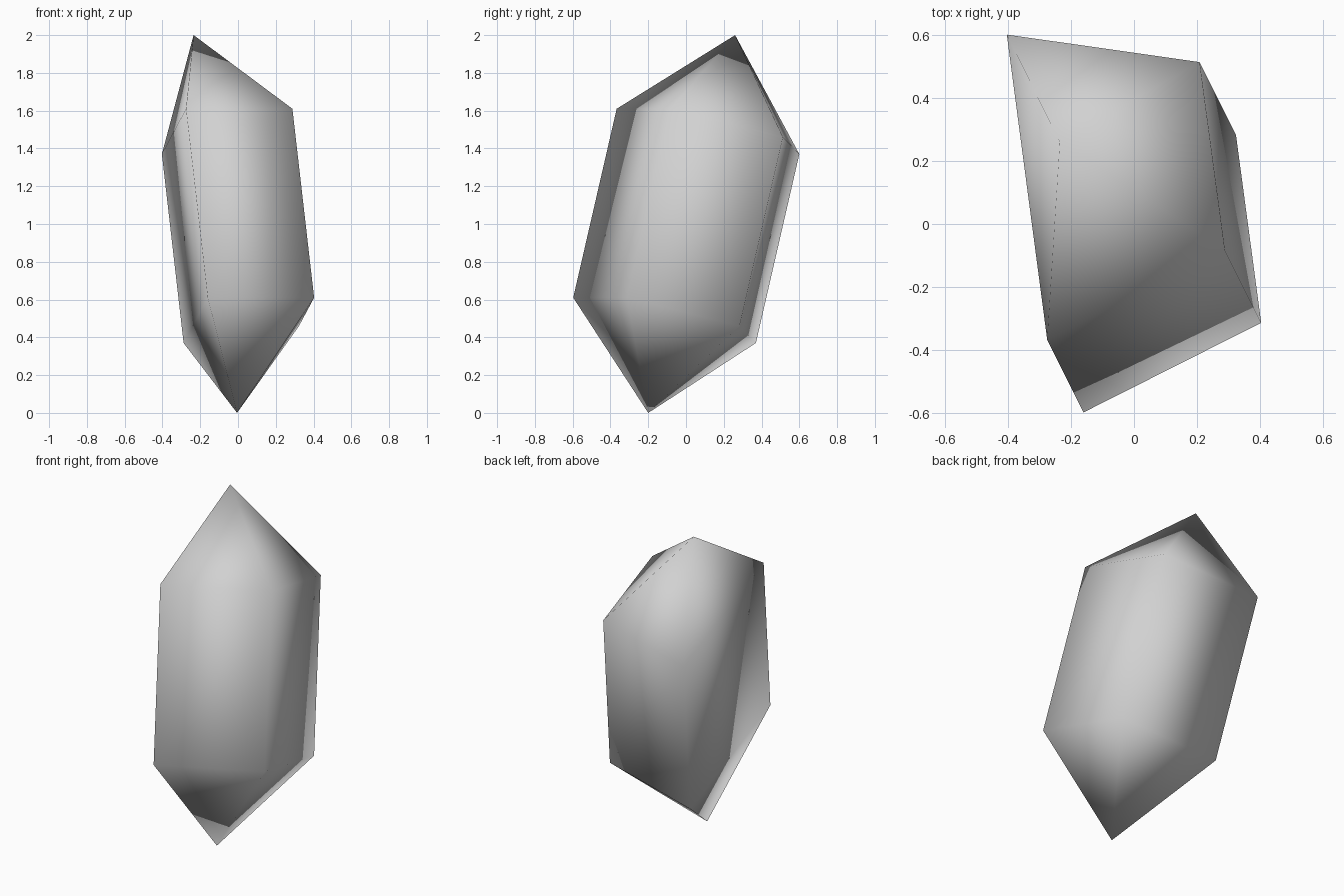
import bpy
import bmesh
from mathutils import Vector

cube = bpy.data.objects.get("Cube")
if cube:
    bpy.data.objects.remove(cube, do_unlink=True)


def make_material(name, colour):
    mat = bpy.data.materials.new(name)
    mat.use_nodes = True
    mat.diffuse_color = colour
    mat.node_tree.nodes["Principled BSDF"].inputs["Base Color"].default_value = colour
    return mat


# Leaning four-sided prism, closed at each end by a point
axis = Vector((-0.115, 0.23, 1.0))
bottom_tip = Vector((-0.005, -0.2, 0.0))
lower_ring = [Vector(p) for p in (
    (0.403, -0.313, 0.61),
    (0.323, 0.283, 0.46),
    (-0.288, 0.37, 0.37),
    (-0.16, -0.597, 0.61),
)]

bm = bmesh.new()
low = [bm.verts.new(p) for p in lower_ring]
high = [bm.verts.new(p + axis) for p in lower_ring]
base = bm.verts.new(bottom_tip)
peak = bm.verts.new(bottom_tip + 2 * axis)

# Side walls and end facets
for i in range(len(low)):
    j = (i + 1) % len(low)
    bm.faces.new((low[i], low[j], high[j], high[i]))
    bm.faces.new((high[i], high[j], peak))
    bm.faces.new((low[j], low[i], base))
bmesh.ops.recalc_face_normals(bm, faces=bm.faces)
for face in bm.faces:
    face.smooth = True

mesh = bpy.data.meshes.new("crystal")
bm.to_mesh(mesh)
bm.free()
mesh.materials.append(make_material("pale_grey", (0.64, 0.64, 0.64, 1.0)))
crystal = bpy.data.objects.new("crystal", mesh)
bpy.context.collection.objects.link(crystal)
